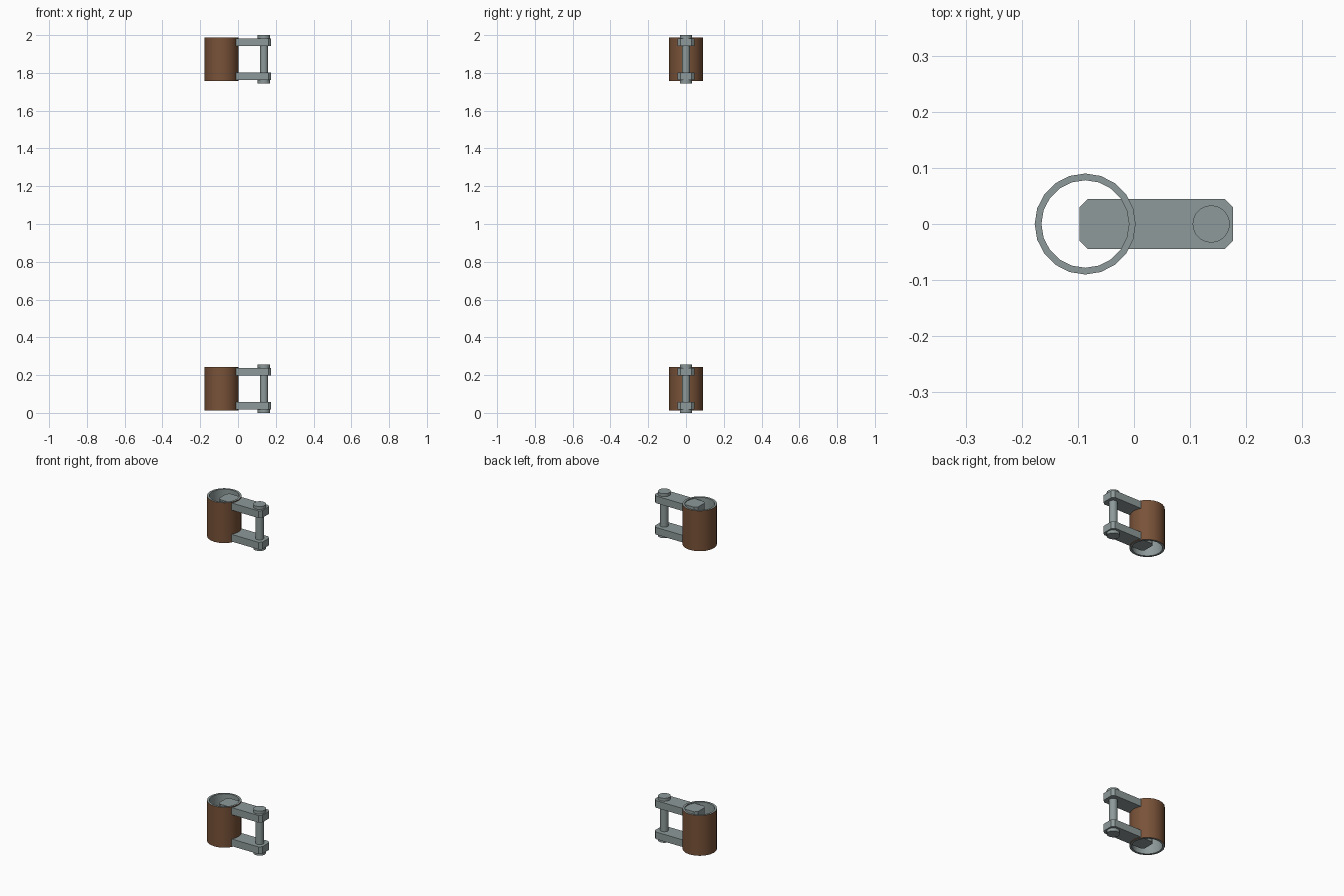
import bpy, bmesh, math

if "Cube" in bpy.data.objects:
    bpy.data.objects.remove(bpy.data.objects["Cube"])

brown = bpy.data.materials.new("brown_paint")
brown.diffuse_color = (0.19, 0.085, 0.04, 1)
brown.use_nodes = True
brown.node_tree.nodes["Principled BSDF"].inputs["Base Color"].default_value = brown.diffuse_color
grey = bpy.data.materials.new("grey_metal")
grey.diffuse_color = (0.27, 0.32, 0.32, 1)
grey.use_nodes = True
grey.node_tree.nodes["Principled BSDF"].inputs["Base Color"].default_value = grey.diffuse_color

TUBE_X, PIN_X = -0.087, 0.1375
HEIGHT = 0.255


def finish(name, bm, mats, smooth=True):
    bmesh.ops.recalc_face_normals(bm, faces=bm.faces)
    me = bpy.data.meshes.new(name)
    bm.to_mesh(me)
    bm.free()
    ob = bpy.data.objects.new(name, me)
    bpy.context.collection.objects.link(ob)
    for m in mats:
        me.materials.append(m)
    if smooth:
        bpy.ops.object.select_all(action='DESELECT')
        ob.select_set(True)
        bpy.context.view_layer.objects.active = ob
        bpy.ops.object.shade_smooth_by_angle(angle=math.radians(35))
    return ob


def lathe(name, profile, x, sides, mats, closed=False):
    """Revolve (radius, z) points about a vertical axis at x."""
    bm = bmesh.new()
    rings = []
    for r, z in profile:
        rings.append([bm.verts.new((x + r * math.cos(2 * math.pi * i / sides),
                                    r * math.sin(2 * math.pi * i / sides), z))
                      for i in range(sides)])
    n = len(rings)
    for k in range(n if closed else n - 1):
        a, b = rings[k], rings[(k + 1) % n]
        for i in range(sides):
            j = (i + 1) % sides
            f = bm.faces.new((a[i], a[j], b[j], b[i]))
            # first band is the painted outside, the rest is bare metal
            f.material_index = 0 if k == 0 or len(mats) == 1 else 1
    if not closed:
        bm.faces.new(rings[0])
        bm.faces.new(rings[-1])
    return finish(name, bm, mats)


def arm(name, z0, z1):
    """Flat bar with clipped corners."""
    x0, x1, w, c = -0.097, 0.176, 0.0445, 0.0145
    pts = [(x0 + c, -w), (x1 - c, -w), (x1, -w + c), (x1, w - c),
           (x1 - c, w), (x0 + c, w), (x0, w - c), (x0, -w + c)]
    bm = bmesh.new()
    face = bm.faces.new([bm.verts.new((x, y, z0)) for x, y in pts])
    ext = bmesh.ops.extrude_face_region(bm, geom=[face])
    top = [v for v in ext["geom"] if isinstance(v, bmesh.types.BMVert)]
    bmesh.ops.translate(bm, verts=top, vec=(0, 0, z1 - z0))
    return finish(name, bm, [grey], smooth=False)


# Two identical hinges, bottom and top
for label, z in (("lower", 0.0), ("upper", 2.0 - HEIGHT)):
    # Open sleeve, painted outside
    lathe(label + "_sleeve",
          [(0.09, z + 0.012), (0.09, z + 0.243), (0.078, z + 0.243), (0.078, z + 0.012)],
          TUBE_X, 20, [brown, grey], closed=True)
    # Pair of arms
    arm(label + "_bottom_arm", z + 0.017, z + 0.058)
    arm(label + "_top_arm", z + 0.197, z + 0.238)
    # Pin with a head at each end
    R, r, t = 0.033, 0.022, 0.018
    lathe(label + "_pin",
          [(R, z), (R, z + t), (r, z + t),
           (r, z + HEIGHT - t), (R, z + HEIGHT - t), (R, z + HEIGHT)],
          PIN_X, 32, [grey])
